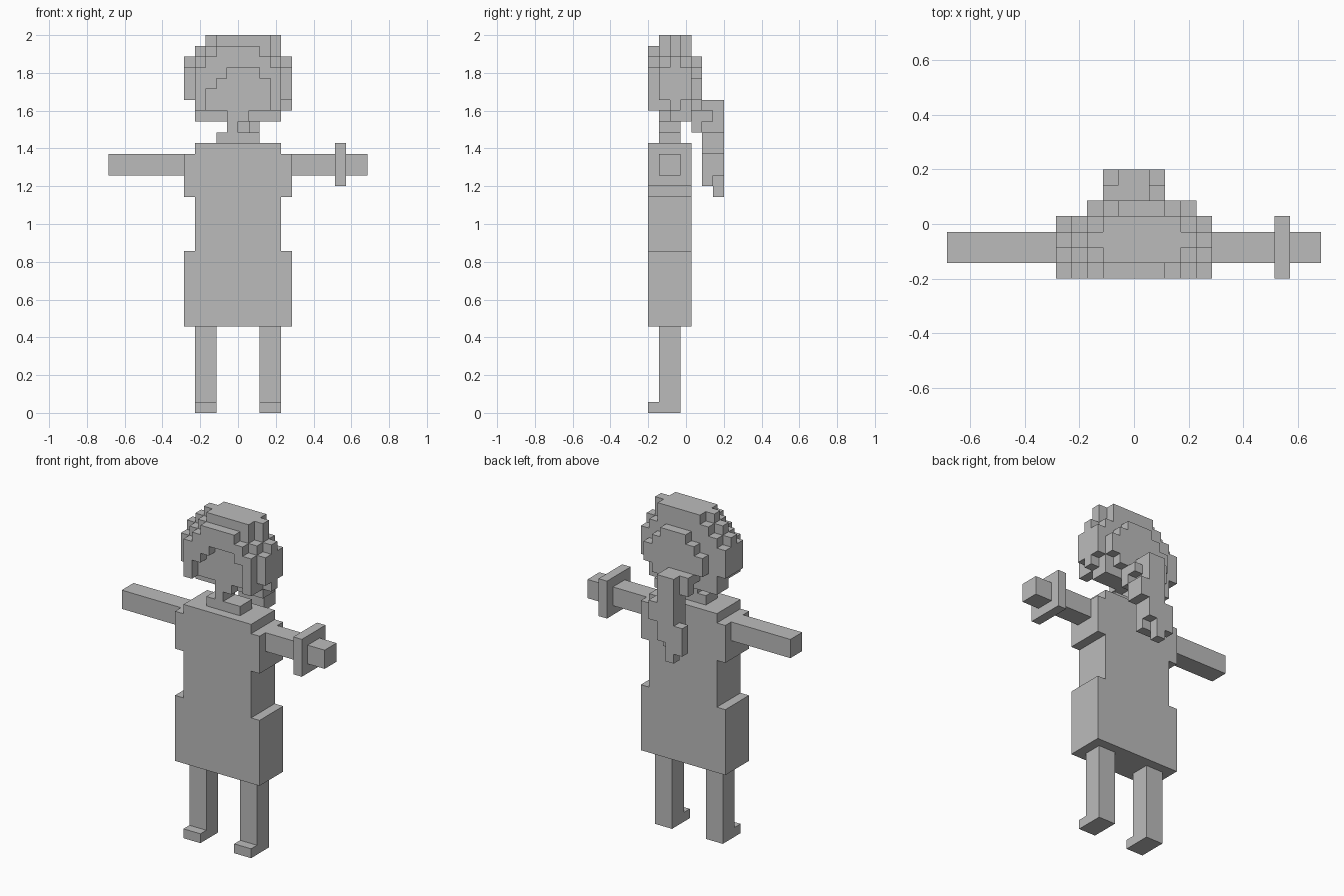
import bpy
import bmesh
from math import radians
from mathutils import Vector

cube = bpy.data.objects.get("Cube")
if cube:
    bpy.data.objects.remove(cube, do_unlink=True)

UNIT = 2 / 35            # edge of one block
Y_SHIFT = 3.5            # block rows from the front to the centre

grey = bpy.data.materials.new("plain_grey")
grey.use_nodes = True
colour = (0.5, 0.5, 0.5, 1)
grey.diffuse_color = colour
grey.node_tree.nodes["Principled BSDF"].inputs["Base Color"].default_value = colour

parts = {}


def blocks(x, y, z):
    """All unit blocks inside the given x, y and z ranges."""
    return {(i, j, k) for i in range(*x) for j in range(*y) for k in range(*z)}


def add(name, x, y, z):
    parts.setdefault(name, set()).update(blocks(x, y, z))


def mirror_x(cells):
    return {(-1 - i, j, k) for i, j, k in cells}


# Legs with toes, and arms
add("left_leg", (2, 4), (1, 3), (0, 8))
add("left_leg", (2, 4), (0, 1), (0, 1))
add("left_arm", (5, 12), (1, 3), (22, 24))
for limb in ("leg", "arm"):
    parts["right_" + limb] = mirror_x(parts["left_" + limb])

# Bracelet around the left arm
add("bracelet", (9, 10), (0, 4), (21, 25))

# Dress: skirt, waist, sleeves, shoulders
for half, low, high in ((5, 8, 15), (4, 15, 20), (5, 20, 24), (4, 24, 25)):
    add("dress", (-half, half), (0, 4), (low, high))

# Collar, neck and chin
add("neck", (-2, 2), (1, 3), (25, 26))
add("neck", (-1, 0), (1, 3), (26, 27))
add("neck", (-1, 1), (1, 2), (27, 28))

# Head core and rounded crown
add("head", (-4, 4), (2, 4), (27, 28))
add("head", (-4, 4), (1, 4), (28, 33))
add("head", (-3, 3), (1, 4), (33, 34))
add("head", (-4, 4), (2, 3), (33, 34))
add("head", (-2, 3), (1, 4), (34, 35))
add("head", (-3, 4), (2, 3), (34, 35))

# Fringe framing the recessed face
for half, top in ((4, 32), (3, 33), (2, 34)):
    add("fringe", (-half, half), (0, 1), (28, top))
for left, right, top in ((-3, 3, 30), (-2, 3, 31), (-1, 2, 32)):
    parts["fringe"] -= blocks((left, right), (0, 1), (28, top))

# Side hair
for name, x, low in (("left_side_hair", 4, 28), ("right_side_hair", -5, 29)):
    add(name, (x, x + 1), (1, 4), (29, 32))
    add(name, (x, x + 1), (2, 3), (low, 33))

# Back hair
for left, right, low, high in ((-3, 4, 29, 31), (-2, 3, 28, 32), (-1, 2, 27, 33)):
    add("back_hair", (left, right), (4, 5), (low, high))

# Ponytail, tapering to a tip
add("ponytail", (1, 2), (4, 6), (27, 28))
add("ponytail", (1, 2), (4, 5), (26, 27))
add("ponytail", (-1, 1), (5, 6), (21, 29))
add("ponytail", (-1, 1), (6, 7), (22, 29))
add("ponytail", (-2, -1), (5, 6), (27, 29))
add("ponytail", (1, 2), (5, 7), (24, 26))
add("ponytail", (-2, -1), (6, 7), (21, 24))
add("ponytail", (-1, 0), (6, 7), (20, 22))

solid = set().union(*parts.values())


def skin(name, cells):
    """Make the outer faces of a part's blocks and merge the flat areas."""
    bm = bmesh.new()
    for cell in cells:
        centre = Vector(cell) + Vector((0.5, 0.5 - Y_SHIFT, 0.5))
        for axis in range(3):
            for sign in (-1, 1):
                near = list(cell)
                near[axis] += sign
                if tuple(near) in solid:
                    continue
                out, u, v = Vector(), Vector(), Vector()
                out[axis] = sign / 2
                u[(axis + 1) % 3] = sign / 2
                v[(axis + 2) % 3] = 1 / 2
                mid = centre + out
                corners = (mid - u - v, mid + u - v, mid + u + v, mid - u + v)
                bm.faces.new([bm.verts.new(c * UNIT) for c in corners])
    bmesh.ops.remove_doubles(bm, verts=bm.verts, dist=UNIT / 100)
    bmesh.ops.dissolve_limit(bm, angle_limit=radians(1), verts=bm.verts, edges=bm.edges)
    mesh = bpy.data.meshes.new(name)
    bm.to_mesh(mesh)
    bm.free()
    mesh.materials.append(grey)
    bpy.context.scene.collection.objects.link(bpy.data.objects.new(name, mesh))


for part_name, part_cells in parts.items():
    skin(part_name, part_cells)
